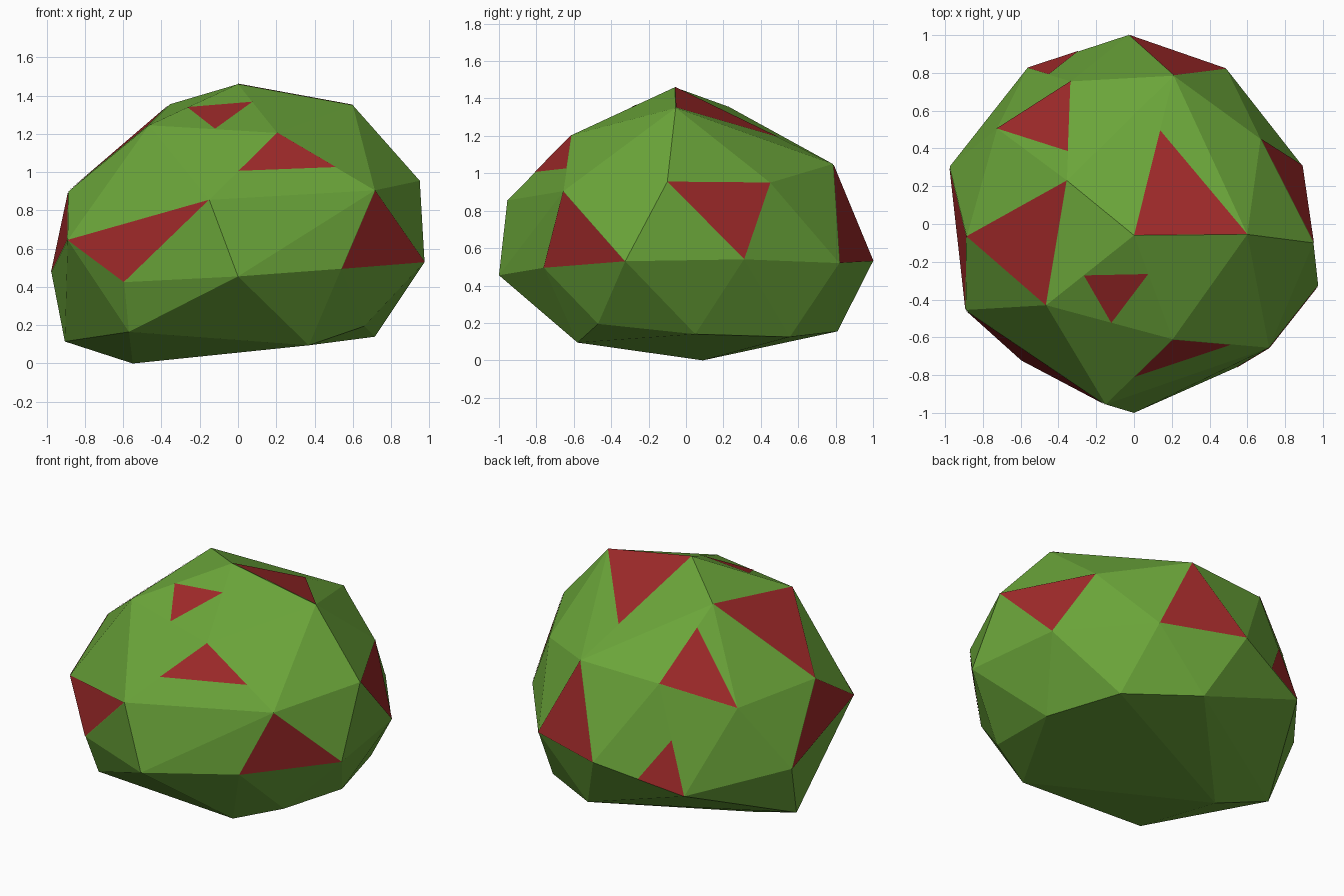
import bpy, bmesh
from mathutils import Vector

if "Cube" in bpy.data.objects:
    bpy.data.objects.remove(bpy.data.objects["Cube"])

# Corner points of the faceted boulder
P = {k: Vector(v) for k, v in dict(
    # crown
    R=(0, -.06, 1.46), S=(.6, -.055, 1.35), U=(-.355, .23, 1.355),
    T=(-.465, -.43, 1.245), Q=(.205, -.61, 1.205), C=(.21, .785, 1.05),
    # shoulders
    W=(-.335, .755, 1.03), X=(-.725, .505, .88), N=(-.885, -.065, .9),
    K=(-.15, -.955, .855), H=(.715, -.655, .905), E=(.95, -.1, .955),
    F=(.67, .45, .95),
    # waist
    A=(-.03, 1, .53), B=(.49, .82, .52), D=(.89, .31, .54),
    G=(.975, -.325, .53), I=(.54, -.76, .495), J=(0, -1, .455),
    L=(-.89, -.455, .645), M=(-.595, -.72, .425), O=(-.975, .305, .475),
    V=(-.565, .825, .385),
    # base
    a=(-.905, .155, .115), b=(-.57, -.62, .165), c=(.37, -.58, .095),
    d=(.66, -.47, .195), e=(.715, .05, .14), f=(.57, .555, .125),
    g=(.14, .81, .155), h=(-.55, .09, 0)).items()}


def material(name, colour):
    m = bpy.data.materials.new(name)
    m.diffuse_color = (*colour, 1)
    m.use_nodes = True
    m.node_tree.nodes["Principled BSDF"].inputs["Base Color"].default_value = m.diffuse_color
    return m


def finish(bm, name, mat):
    me = bpy.data.meshes.new(name)
    bm.to_mesh(me)
    bm.free()
    me.materials.append(mat)
    bpy.context.collection.objects.link(bpy.data.objects.new(name, me))


# Faceted body
bm = bmesh.new()
for p in P.values():
    bm.verts.new(p)
bmesh.ops.convex_hull(bm, input=bm.verts[:])
bmesh.ops.delete(bm, geom=[v for v in bm.verts if not v.link_faces], context='VERTS')
bmesh.ops.recalc_face_normals(bm, faces=bm.faces[:])
finish(bm, "boulder_body", material("green", (.147, .38, .042)))


# Red patches: whole facets, or cut from points part way along facet edges
def corner(s):
    if isinstance(s, str):
        return P[s]
    start, end, t = s
    return P[start].lerp(P[end], t)


patches = ["NUT", "ABC", "EFD", "GHI", "KLM", "NLO",
           ["R", "S", ("R", "C", .657)],
           [("R", "T", .57), ("R", "Q", .37), ("T", "Q", .515)],
           ["Q", ("Q", "K", .57), ("Q", "H", .6)],
           ["W", "X", ("U", "W", .295)],
           ["V", ("V", "A", .51), ("V", "W", .5)]]
centre = Vector((0, 0, .65))
bm = bmesh.new()
for patch in patches:
    pts = [corner(s) for s in patch]
    n = (pts[1] - pts[0]).cross(pts[2] - pts[0]).normalized()
    if n.dot(pts[0] - centre) < 0:
        n = -n
        pts.reverse()
    bm.faces.new([bm.verts.new(p + n * .003) for p in pts])
finish(bm, "red_patches", material("red", (.35, .023, .023)))
